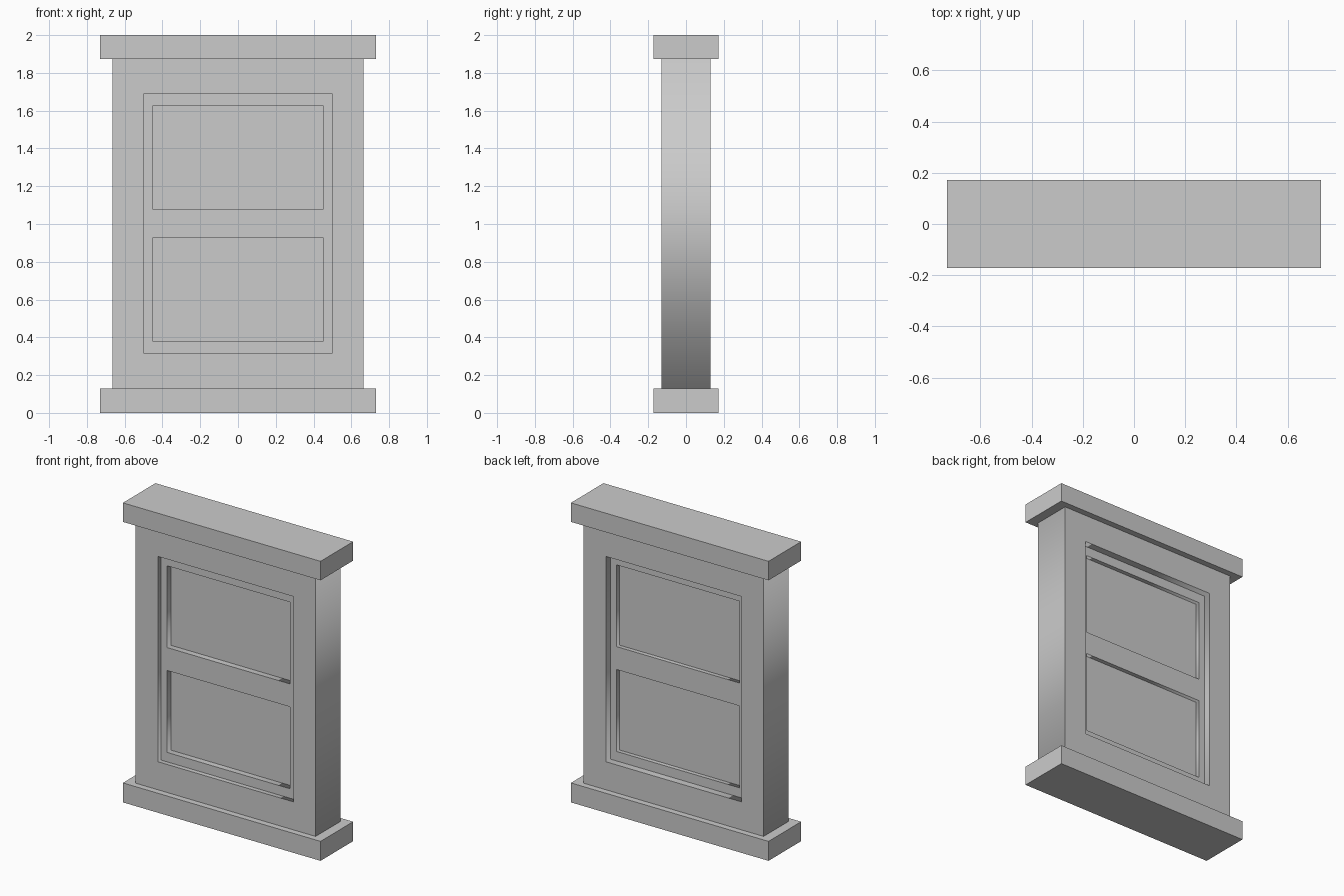
import bpy
import math

if "Cube" in bpy.data.objects:
    bpy.data.objects.remove(bpy.data.objects["Cube"])


def box(name, x, y0, y1, z0, z1):
    """Box symmetric in x, spanning y0..y1 and z0..z1."""
    bpy.ops.mesh.primitive_cube_add(size=1, location=(0, (y0 + y1) / 2, (z0 + z1) / 2))
    ob = bpy.context.object
    ob.name = name
    ob.scale = (2 * x, y1 - y0, z1 - z0)
    bpy.ops.object.transform_apply(location=False, rotation=False, scale=True)
    return ob


def frame(name, y0, y1, rects):
    """Upright slab: first rectangle (half width, z0, z1) is the outline, the rest are holes."""
    cu = bpy.data.curves.new(name, 'CURVE')
    cu.dimensions = '2D'
    cu.fill_mode = 'BOTH'
    cu.extrude = (y1 - y0) / 2
    for x, z0, z1 in rects:
        sp = cu.splines.new('POLY')
        sp.points.add(3)
        sp.use_cyclic_u = True
        for p, (px, pz) in zip(sp.points, [(-x, z0), (x, z0), (x, z1), (-x, z1)]):
            p.co = (px, pz, 0, 1)
    ob = bpy.data.objects.new(name, cu)
    bpy.context.collection.objects.link(ob)
    ob.location.y = (y0 + y1) / 2
    ob.rotation_euler.x = math.pi / 2
    bpy.ops.object.select_all(action='DESELECT')
    ob.select_set(True)
    bpy.context.view_layer.objects.active = ob
    bpy.ops.object.convert(target='MESH')
    bpy.context.object.name = name


OPENING = (0.50, 0.317, 1.688)
PANES = {"lower": (0.453, 0.38, 0.927), "upper": (0.453, 1.08, 1.626)}

# Sill and header slabs
box("sill", 0.73, -0.172, 0.172, 0, 0.13)
box("header", 0.73, -0.172, 0.172, 1.873, 2)

# Outer casing around the opening
frame("casing", -0.131, 0.131, [(0.665, 0.13, 1.873), OPENING])

# Recessed sash with two lights
frame("sash", -0.10, 0.084, [OPENING, *PANES.values()])

# Glass panels set into the sash
for side, (x, z0, z1) in PANES.items():
    box(side + "_pane", x, -0.06, 0.056, z0, z1)
